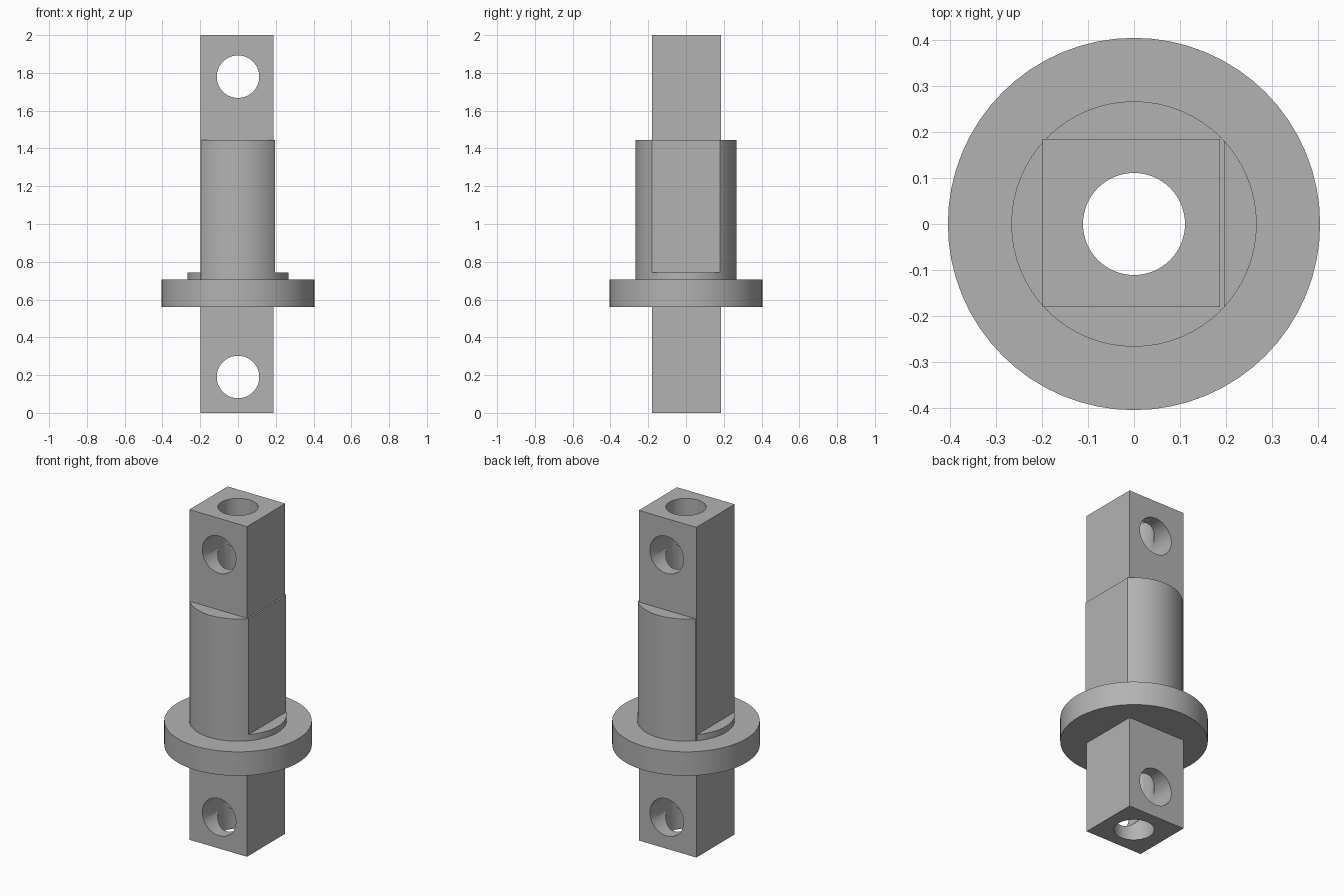
import bpy
import math

cube = bpy.data.objects.get("Cube")
if cube:
    bpy.data.objects.remove(cube, do_unlink=True)

# Single grey metal
grey = bpy.data.materials.new("grey_metal")
grey.use_nodes = True
colour = (0.45, 0.45, 0.45, 1)
grey.diffuse_color = colour
grey.node_tree.nodes["Principled BSDF"].inputs["Base Color"].default_value = colour


def box(name, x0, x1, y0, y1, z0, z1):
    bpy.ops.mesh.primitive_cube_add(
        size=1, location=((x0 + x1) / 2, (y0 + y1) / 2, (z0 + z1) / 2))
    ob = bpy.context.object
    ob.name = name
    ob.scale = (x1 - x0, y1 - y0, z1 - z0)
    bpy.ops.object.transform_apply(location=True, rotation=True, scale=True)
    ob.data.materials.append(grey)
    return ob


def rod(name, radius, length, centre, turn=0):
    bpy.ops.mesh.primitive_cylinder_add(
        vertices=64, radius=radius, depth=length, location=centre, rotation=(turn, 0, 0))
    ob = bpy.context.object
    ob.name = name
    bpy.ops.object.transform_apply(location=True, rotation=True, scale=True)
    ob.data.materials.append(grey)
    return ob


def combine(target, other, operation):
    mod = target.modifiers.new(operation.lower(), "BOOLEAN")
    mod.operation = operation
    mod.solver = "EXACT"
    mod.object = other
    bpy.context.view_layer.objects.active = target
    bpy.ops.object.modifier_apply(modifier=mod.name)
    bpy.data.objects.remove(other, do_unlink=True)


# Round sleeve with a flat milled on each side above a short full collar
shaft = rod("spindle_shaft", 0.267, 0.845, (0, 0, 1.0225))
for side, x0, x1 in (("right", -0.5, -0.199), ("left", 0.197, 0.5)):
    combine(shaft, box(side + "_flat_cutter", x0, x1, -0.5, 0.5, 0.742, 1.6), "DIFFERENCE")

# Flange and full-height square bar
combine(shaft, rod("flange", 0.405, 0.145, (0, 0, 0.6325)), "UNION")
combine(shaft, box("square_bar", -0.199, 0.187, -0.181, 0.185, 0, 2), "UNION")

# Lengthwise bore and the two cross holes
combine(shaft, rod("bore_cutter", 0.111, 2.4, (0, 0, 1)), "DIFFERENCE")
for z in (0.19, 1.78):
    combine(shaft, rod("cross_hole_cutter", 0.1125, 1, (0, 0, z), math.pi / 2), "DIFFERENCE")

bpy.ops.object.select_all(action="DESELECT")
shaft.select_set(True)
bpy.context.view_layer.objects.active = shaft
bpy.ops.object.shade_smooth_by_angle(angle=math.radians(30))
